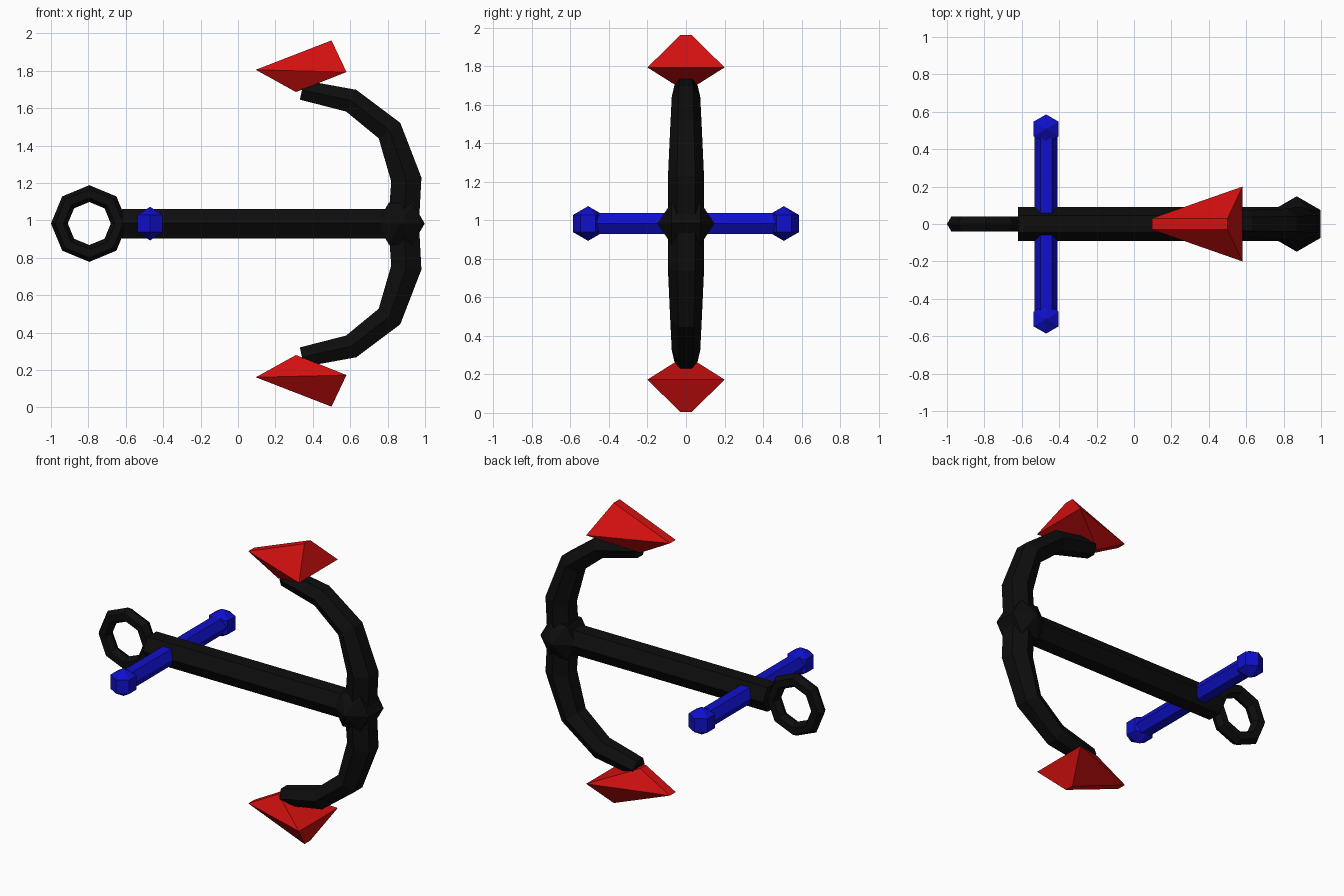
import bpy, bmesh
from math import pi, radians
from mathutils import Vector, Matrix

if "Cube" in bpy.data.objects:
    bpy.data.objects.remove(bpy.data.objects["Cube"], do_unlink=True)

MID = 0.983  # height of the shank axis


def material(name, rgb):
    m = bpy.data.materials.new(name)
    m.use_nodes = True
    m.diffuse_color = (*rgb, 1)
    m.node_tree.nodes["Principled BSDF"].inputs["Base Color"].default_value = (*rgb, 1)
    return m


black = material("black iron", (0.004, 0.004, 0.004))
red = material("red paint", (0.65, 0.005, 0.005))
blue = material("blue paint", (0.005, 0.005, 0.6))


def finish(name, bm, mat):
    bmesh.ops.recalc_face_normals(bm, faces=bm.faces)
    mesh = bpy.data.meshes.new(name)
    bm.to_mesh(mesh)
    bm.free()
    mesh.materials.append(mat)
    obj = bpy.data.objects.new(name, mesh)
    bpy.context.collection.objects.link(obj)
    return obj


def hexagon(bm, centre, u, v, r):
    """Six vertices around centre, with corners on the u axis."""
    rot = Matrix.Rotation(pi / 3, 3, u.cross(v))
    spoke, ring = u * r, []
    for _ in range(6):
        ring.append(bm.verts.new(centre + spoke))
        spoke = rot @ spoke
    return ring


def bridge(bm, a, b):
    n = len(a)
    for i in range(n):
        bm.faces.new((a[i], a[(i + 1) % n], b[(i + 1) % n], b[i]))


def hex_tube(name, points, radii, corner, mat):
    """Hexagonal tube along points, mitred at each bend."""
    bm = bmesh.new()
    pts, rings = [Vector(p) for p in points], []
    for i, p in enumerate(pts):
        ends = [pts[max(i - 1, 0)], p, pts[min(i + 1, len(pts) - 1)]]
        t = ((ends[1] - ends[0]).normalized() + (ends[2] - ends[1]).normalized()).normalized()
        rings.append(hexagon(bm, p, corner, t.cross(corner), radii[i]))
    for a, b in zip(rings, rings[1:]):
        bridge(bm, a, b)
    bm.faces.new(rings[0])
    bm.faces.new(rings[-1])
    return finish(name, bm, mat)


def hex_ball(name, centre, pole, corner, r, mat):
    """Ball of six segments and three rings."""
    bm = bmesh.new()
    c, v = Vector(centre), pole.cross(corner)
    low, high = (hexagon(bm, c + pole * s * r / 2, corner, v, r * 0.866) for s in (-1, 1))
    bridge(bm, low, high)
    for ring, s in ((low, -1), (high, 1)):
        tip = bm.verts.new(c + pole * s * r)
        for i in range(6):
            bm.faces.new((ring[i], ring[(i + 1) % 6], tip))
    return finish(name, bm, mat)


X, Y, Z = Vector((1, 0, 0)), Vector((0, 1, 0)), Vector((0, 0, 1))

# Shank and the hub where the arms meet
hex_tube("shank", [(-0.62, 0, MID), (0.87, 0, MID)], [0.091, 0.091], Y, black)
hex_ball("hub", (0.87, 0, MID), Y, X, 0.148, black)

# Ring: eight segments with a hexagonal section
bm = bmesh.new()
loops = []
for i in range(8):
    out = Matrix.Rotation(radians(45 * i), 3, "Y") @ X
    loops.append(hexagon(bm, Vector((-0.795, 0, MID)) + out * 0.16, out, Y, 0.045))
for i in range(8):
    bridge(bm, loops[i], loops[(i + 1) % 8])
finish("ring", bm, black)

# Stock bar with a ball at each end
hex_tube("stock", [(-0.47, -0.51, MID), (-0.47, 0.51, MID)], [0.062, 0.062], X, blue)
for side, s in (("left", 1), ("right", -1)):
    hex_ball(side + "_stock_ball", (-0.47, s * 0.508, MID), Z, Y, 0.09, blue)

# Curved, tapering arms and their flukes, mirrored about the shank
ARM = [(0.885, 0), (0.9, 0.235), (0.81, 0.497), (0.605, 0.657), (0.342, 0.714)]
FLUKE = [(0.095, 0.03, 0.822), (0.5, 0.03, 0.979), (0.31, 0.03, 0.703), (0.58, 0.2, 0.81)]
for side, s in (("upper", 1), ("lower", -1)):
    hex_tube(side + "_arm", [(x, 0, MID + s * z) for x, z in ARM],
             [0.095, 0.094, 0.082, 0.074, 0.061], Y, black)
    bm = bmesh.new()
    for x, y, z in FLUKE:
        for m in (1, -1):
            bm.verts.new((x, m * y, MID + s * z))
    bmesh.ops.convex_hull(bm, input=bm.verts)
    finish(side + "_fluke", bm, red)
